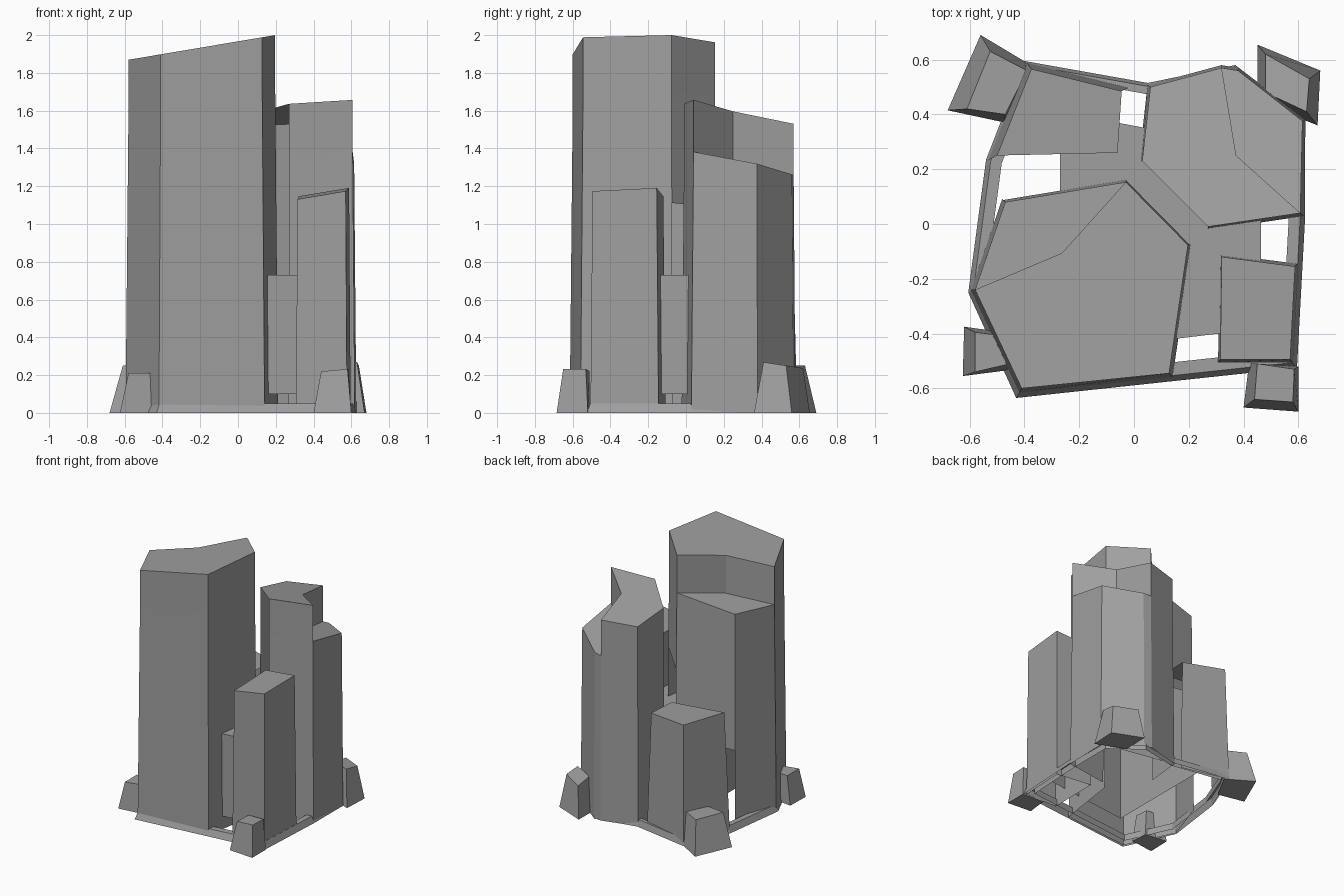
import bpy, bmesh
from mathutils import Vector

cube = bpy.data.objects.get("Cube")
if cube:
    bpy.data.objects.remove(cube, do_unlink=True)

stone = bpy.data.materials.new("grey_stone")
stone.use_nodes = True
GREY = (0.35, 0.35, 0.35, 1)
stone.diffuse_color = GREY
stone.node_tree.nodes["Principled BSDF"].inputs["Base Color"].default_value = GREY


def finish(name, bm):
    bmesh.ops.remove_doubles(bm, verts=bm.verts, dist=0.0001)
    bmesh.ops.recalc_face_normals(bm, faces=bm.faces)
    mesh = bpy.data.meshes.new(name)
    bm.to_mesh(mesh)
    bm.free()
    mesh.materials.append(stone)
    obj = bpy.data.objects.new(name, mesh)
    bpy.context.collection.objects.link(obj)


def add_face(bm, points):
    bm.faces.new([bm.verts.new(p) for p in points])


def walls(bm, low, high, openings):
    """Side walls between two outlines; an opening removes the lower share of a wall."""
    n = len(low)
    for i in range(n):
        j = (i + 1) % n
        cut = openings.get(i, 0)
        if cut < 1:
            start = [Vector(low[k]).lerp(Vector(high[k]), cut) for k in (i, j)]
            add_face(bm, (start[0], start[1], high[j], high[i]))


def on_plane(points, plane, drop=0):
    base, sx, sy = plane
    return [(x, y, base + sx * x + sy * y - drop) for x, y in points]


def flared(points, grow, z):
    """Outline pushed outwards by a factor around its middle."""
    mid = sum((Vector(p) for p in points), Vector((0, 0))) / len(points)
    return [(*(mid + (Vector(p) - mid) * grow), z) for p in points]


def column(name, outline, plane, grow=1.04, z=0.0, openings={}):
    """Hollow slant-topped column, open underneath."""
    bm = bmesh.new()
    top = on_plane(outline, plane)
    walls(bm, flared(outline, grow, z), top, openings)
    add_face(bm, top)
    finish(name, bm)


def stepped_column(name, crown, rest, fold, plane, drop, openings, crown_openings):
    """Column whose crown stays at full height while the rest forms a lower shelf."""
    bm = bmesh.new()
    outline = crown + rest
    walls(bm, flared(outline, 1.04, 0), on_plane(outline, plane, drop), openings)
    add_face(bm, on_plane([crown[-1]] + rest + [crown[0], fold], plane, drop))
    upper = crown + [fold]
    walls(bm, on_plane(upper, plane, drop), on_plane(upper, plane), crown_openings)
    add_face(bm, on_plane(upper, plane))
    finish(name, bm)


# Two stepped columns, open where they face the middle of the cluster
stepped_column("tall_column",
               [(-0.58, -0.24), (-0.41, -0.60), (0.128, -0.545), (0.197, -0.077), (-0.03, 0.153)],
               [(-0.47, 0.08)], (-0.263, -0.106), (1.967, 0.168, 0), 0.29,
               {3: 0.65, 4: 0.35}, {})
stepped_column("second_column",
               [(0.32, 0.57), (0.06, 0.50), (0.03, 0.23), (0.27, -0.01), (0.607, 0.04)],
               [(0.615, 0.376), (0.38, 0.56)], (0.373, 0.25), (1.61, 0.09, -0.19), 0.275,
               {2: 1}, {2: 1})

# Shorter columns
column("front_column", [(0.32, -0.12), (0.315, -0.495), (0.57, -0.495), (0.588, -0.155)],
       (1.097, 0.17, 0.04), grow=1.06)
column("back_column", [(-0.375, 0.566), (-0.5, 0.25), (-0.06, 0.26), (-0.045, 0.485)],
       (0.88, -0.08, 0), grow=1.13, openings={1: 1, 2: 1})
column("low_block", [(-0.27, 0.41), (-0.27, -0.47), (0.31, -0.40), (0.465, -0.38),
                     (0.463, 0.27)], (0.73, 0, 0), grow=1, z=0.1)

# Corner rocks: base outline, top outline, top plane
rocks = {
    "back_right_rock": ([(-0.68, 0.415), (-0.47, 0.37), (-0.36, 0.57), (-0.56, 0.69)],
                        [(-0.61, 0.42), (-0.47, 0.40), (-0.39, 0.56), (-0.525, 0.63)],
                        (0.25, 0, 0)),
    "back_left_rock": ([(0.45, 0.655), (0.45, 0.45), (0.67, 0.36), (0.68, 0.56)],
                       [(0.48, 0.62), (0.48, 0.48), (0.63, 0.41), (0.64, 0.53)],
                       (0.33, 0, -0.15)),
    "front_left_rock": ([(0.40, -0.67), (0.60, -0.685), (0.60, -0.52), (0.42, -0.51)],
                        [(0.44, -0.64), (0.58, -0.65), (0.585, -0.53), (0.45, -0.51)],
                        (0.18, 0.09, 0)),
    "front_right_rock": ([(-0.62, -0.375), (-0.625, -0.555), (-0.43, -0.53), (-0.44, -0.40)],
                         [(-0.58, -0.395), (-0.58, -0.54), (-0.45, -0.51), (-0.46, -0.41)],
                         (0.21, 0, 0)),
}
for name, (base, top, plane) in rocks.items():
    bm = bmesh.new()
    foot, head = flared(base, 1, 0), on_plane(top, plane)
    walls(bm, foot, head, {})
    add_face(bm, head)
    add_face(bm, foot[::-1])
    finish(name, bm)

# Open base frame tying the columns together
rim = [(-0.40, 0.595), (-0.54, 0.235), (-0.605, -0.25), (-0.43, -0.635), (0.595, -0.525),
       (0.625, 0.03), (0.625, 0.385), (0.37, 0.58), (0.05, 0.515)]
bm = bmesh.new()
rings = [flared(rim, grow, z) for grow, z in ((1, 0), (0.97, 0.05), (0.9, 0.05), (0.9, 0))]
for lower, upper in zip(rings, rings[1:]):
    walls(bm, lower, upper, {})
finish("base_frame", bm)
